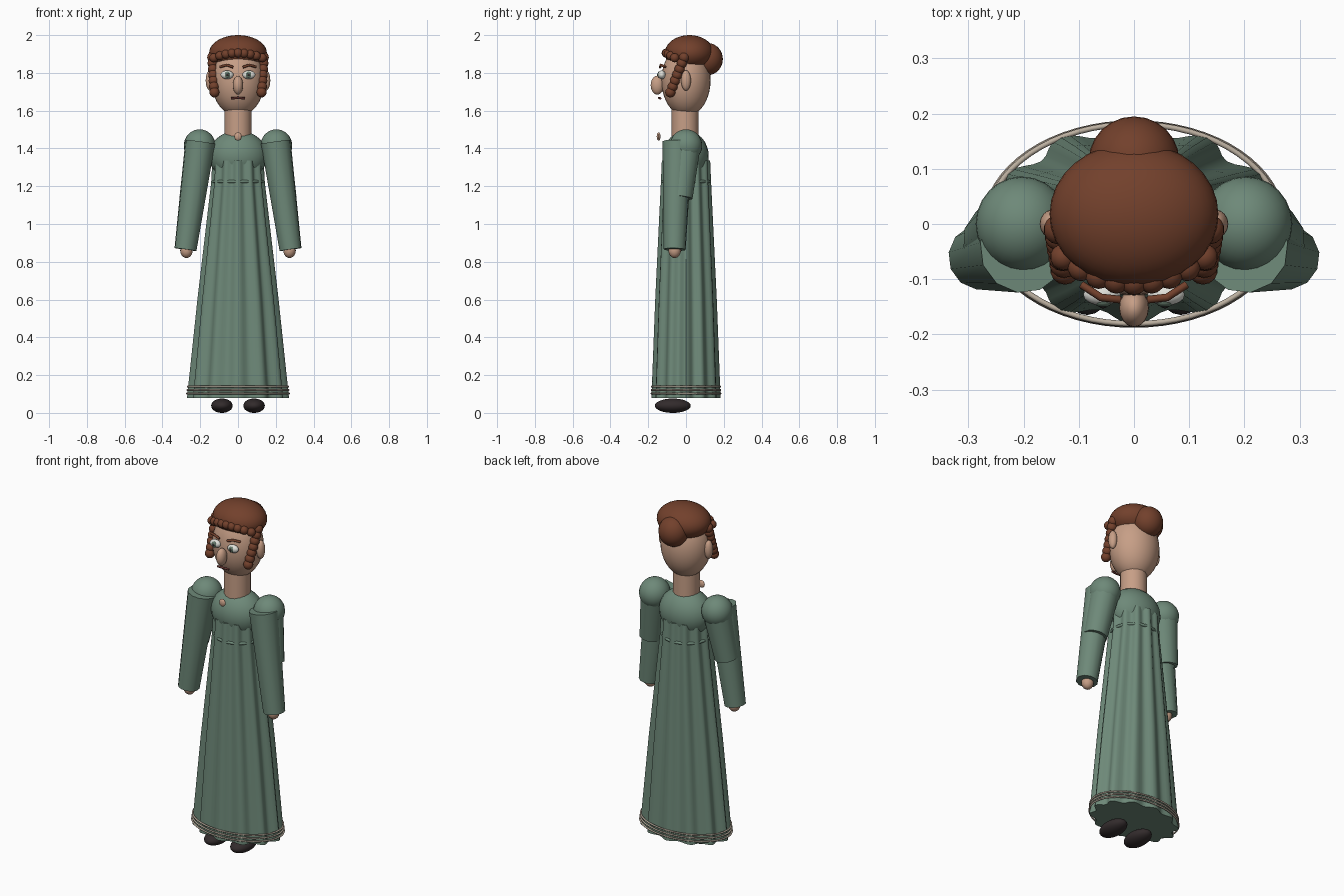
import bpy, bmesh, math
from mathutils import Vector

if "Cube" in bpy.data.objects:
    bpy.data.objects.remove(bpy.data.objects["Cube"])


def material(name, rgb):
    m = bpy.data.materials.new(name)
    m.diffuse_color = (*rgb, 1)
    m.use_nodes = True
    m.node_tree.nodes["Principled BSDF"].inputs["Base Color"].default_value = m.diffuse_color
    return m


GREEN = material("dress green", (0.155, 0.25, 0.19))
HAIR = material("auburn hair", (0.17, 0.052, 0.025))
SKIN = material("skin", (0.57, 0.345, 0.24))
SHOE = material("dark shoe", (0.032, 0.024, 0.025))
TRIM = material("beige trim", (0.5, 0.43, 0.35))
WHITE = material("eye white", (0.75, 0.75, 0.7))
IRIS = material("grey green iris", (0.13, 0.2, 0.15))
LIPS = material("dark lips", (0.13, 0.035, 0.03))


def finish(name, bm, mat, angle=40):
    mesh = bpy.data.meshes.new(name)
    bmesh.ops.recalc_face_normals(bm, faces=bm.faces)
    bm.to_mesh(mesh)
    bm.free()
    mesh.materials.append(mat)
    ob = bpy.data.objects.new(name, mesh)
    bpy.context.collection.objects.link(ob)
    bpy.ops.object.select_all(action='DESELECT')
    ob.select_set(True)
    bpy.context.view_layer.objects.active = ob
    bpy.ops.object.shade_smooth_by_angle(angle=math.radians(angle))
    return ob


def ball(name, centre, radii, mat, u=24, v=16):
    bm = bmesh.new()
    bmesh.ops.create_uvsphere(bm, u_segments=u, v_segments=v, radius=1)
    bmesh.ops.scale(bm, vec=radii, verts=bm.verts)
    bmesh.ops.translate(bm, vec=centre, verts=bm.verts)
    return finish(name, bm, mat)


def limb(name, a, b, ra, rb, mat, sides=12):
    """Tapered round limb between two points."""
    a, b = Vector(a), Vector(b)
    bm = bmesh.new()
    bmesh.ops.create_cone(bm, cap_ends=True, segments=sides, radius1=ra, radius2=rb,
                          depth=(b - a).length)
    bmesh.ops.rotate(bm, cent=(0, 0, 0), verts=bm.verts,
                     matrix=Vector((0, 0, 1)).rotation_difference(b - a).to_matrix())
    bmesh.ops.translate(bm, vec=(a + b) / 2, verts=bm.verts)
    return finish(name, bm, mat)


def loft(name, rings, mat, n=96, pleats=0):
    """Capped elliptical loft; rings are (z, rx, ry, pleat depth)."""
    bm = bmesh.new()
    rows = []
    for z, rx, ry, depth in rings:
        row = []
        for i in range(n):
            a = 2 * math.pi * i / n - math.pi / 2
            k = 1 - depth * (0.5 - 0.5 * math.cos(pleats * (a + math.pi / 2)))
            row.append(bm.verts.new((rx * k * math.cos(a), ry * k * math.sin(a), z)))
        rows.append(row)
    for lo, hi in zip(rows, rows[1:]):
        for i in range(n):
            j = (i + 1) % n
            bm.faces.new((lo[i], lo[j], hi[j], hi[i]))
    bm.faces.new(rows[0][::-1])
    bm.faces.new(rows[-1])
    return finish(name, bm, mat)


def tube(name, points, radius, mat, cyclic=False):
    cu = bpy.data.curves.new(name, 'CURVE')
    cu.dimensions = '3D'
    cu.bevel_depth = radius
    cu.bevel_resolution = 2
    cu.use_fill_caps = True
    sp = cu.splines.new('POLY')
    sp.points.add(len(points) - 1)
    for p, co in zip(sp.points, points):
        p.co = (*co, 1)
    sp.use_cyclic_u = cyclic
    cu.materials.append(mat)
    ob = bpy.data.objects.new(name, cu)
    bpy.context.collection.objects.link(ob)


def oval(rx, ry, z, n=64):
    return [(rx * math.cos(2 * math.pi * i / n), ry * math.sin(2 * math.pi * i / n), z)
            for i in range(n)]


# Pleated skirt, bodice, waist cord and hem rows
loft("skirt", [(0.08, 0.27, 0.183, 0.12), (0.6, 0.215, 0.163, 0.12),
               (1.22, 0.142, 0.133, 0.12), (1.335, 0.136, 0.128, 0.12)], GREEN, pleats=12)
ball("bodice", (0, 0, 1.36), (0.155, 0.12, 0.135), GREEN)
tube("waist_cord", oval(0.129, 0.121, 1.225), 0.008, GREEN, True)
for i in range(3):
    tube(f"hem_trim_{i + 1}", oval(0.27 - i * 0.002, 0.183 - i * 0.001, 0.103 + i * 0.018),
         0.005, TRIM, True)

# Neck, head and brooch
limb("neck", (0, -0.005, 1.45), (0, -0.005, 1.62), 0.072, 0.072, SKIN, 16)
ball("head", (0, 0, 1.76), (0.14, 0.13, 0.19), SKIN, 32, 20)
ball("nose", (0, -0.152, 1.735), (0.027, 0.035, 0.05), SKIN, 16, 12)
ball("brooch", (0, -0.145, 1.463), (0.02, 0.01, 0.022), SKIN, 12, 8)
tube("mouth", [(-0.037, -0.136, 1.665), (0, -0.143, 1.668), (0.037, -0.136, 1.665)], 0.006, LIPS)

# Hair cap, bun and fringe
ball("hair_cap", (0, 0.018, 1.905), (0.153, 0.13, 0.095), HAIR, 32, 20)
ball("hair_bun", (0, 0.115, 1.873), (0.082, 0.08, 0.085), HAIR)
for i in range(9):
    t = (i - 4) / 4
    ball(f"fringe_curl_{i + 1}", (0.128 * t, -0.105 + 0.045 * t * t, 1.905 - 0.025 * t * t),
         (0.024, 0.024, 0.024), HAIR, 14, 10)

for s, side in ((-1, "left"), (1, "right")):
    # Face details
    ball(f"eye_{side}", (s * 0.058, -0.128, 1.79), (0.034, 0.02, 0.023), WHITE, 16, 12)
    ball(f"iris_{side}", (s * 0.056, -0.142, 1.79), (0.016, 0.009, 0.017), IRIS, 14, 10)
    ball(f"pupil_{side}", (s * 0.056, -0.149, 1.79), (0.007, 0.004, 0.008), SHOE, 10, 8)
    tube(f"eyebrow_{side}", [(s * 0.026, -0.137, 1.83), (s * 0.06, -0.133, 1.842),
                             (s * 0.095, -0.11, 1.832)], 0.007, HAIR)
    ball(f"ear_{side}", (s * 0.148, 0, 1.76), (0.023, 0.026, 0.054), SKIN, 16, 12)
    # Hanging side curls
    for i in range(7):
        t = i / 6
        ball(f"side_curl_{side}_{i + 1}",
             (s * (0.137 - 0.012 * t), -0.01 - 0.073 * t, 1.882 - 0.185 * t),
             (0.027, 0.027, 0.027), HAIR, 14, 10)
    # Sleeves, hands and shoes
    ball(f"puff_shoulder_{side}", (s * 0.203, 0, 1.415), (0.084, 0.086, 0.086), GREEN)
    limb(f"upper_sleeve_{side}", (s * 0.203, 0, 1.41), (s * 0.245, -0.03, 1.14), 0.078, 0.066, GREEN)
    limb(f"long_sleeve_{side}", (s * 0.2, -0.045, 1.435), (s * 0.278, -0.06, 0.865), 0.08, 0.059, GREEN)
    ball(f"hand_{side}", (s * 0.273, -0.06, 0.86), (0.033, 0.033, 0.04), SKIN, 16, 12)
    ball(f"shoe_{side}", (s * 0.085, -0.07, 0.038), (0.057, 0.095, 0.038), SHOE)
